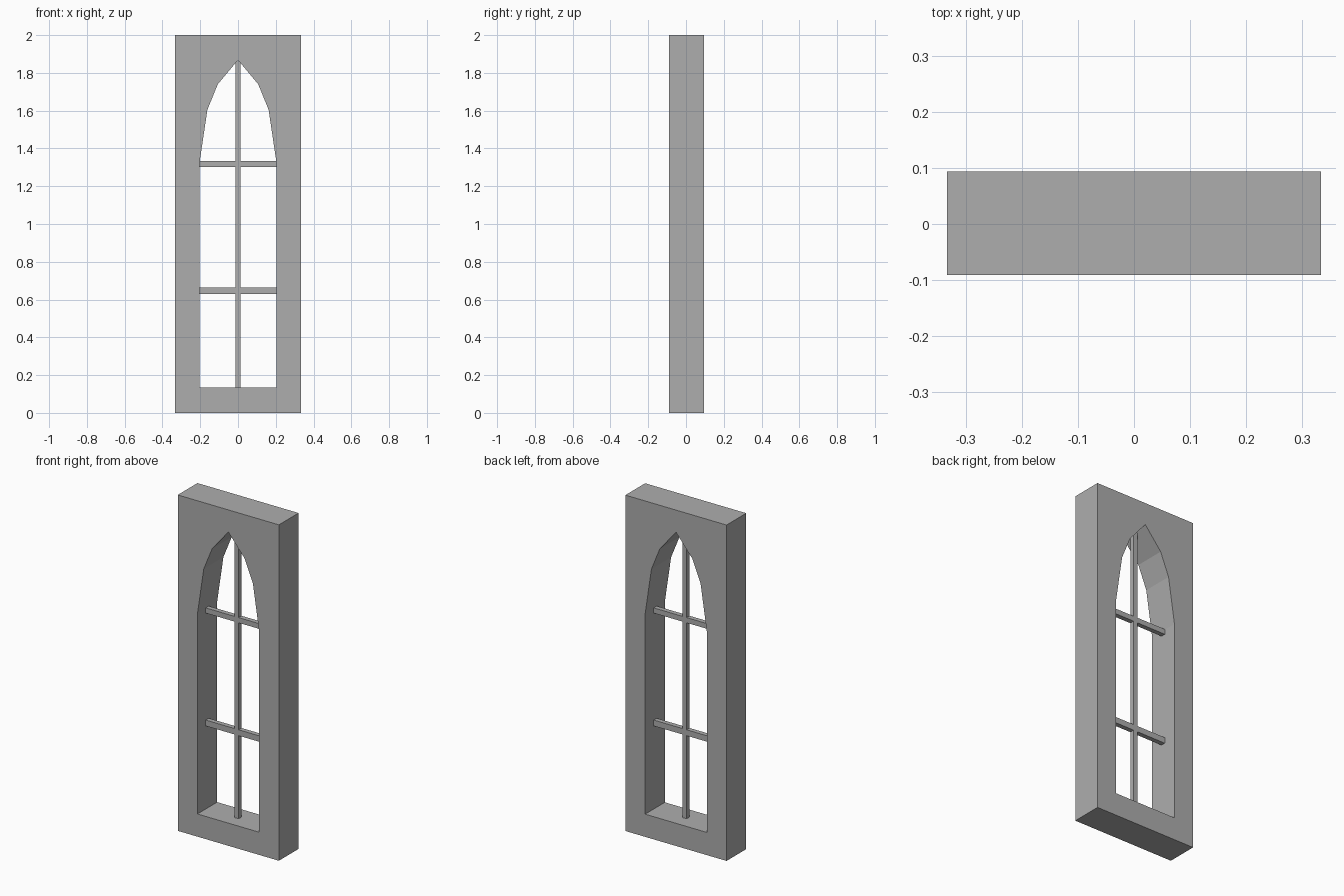
import bpy
import bmesh

cube = bpy.data.objects.get("Cube")
if cube:
    bpy.data.objects.remove(cube, do_unlink=True)

# Plain grey stone colour
GREY = (0.42, 0.42, 0.42, 1.0)
stone = bpy.data.materials.new("stone_grey")
stone.use_nodes = True
stone.diffuse_color = GREY
stone.node_tree.nodes["Principled BSDF"].inputs["Base Color"].default_value = GREY

FRONT, BACK = -0.091, 0.094
HALF_WIDTH, HEIGHT = 0.333, 2.0
OPENING, SILL, SPRING = 0.203, 0.135, 1.33


def add_object(name, bm):
    mesh = bpy.data.meshes.new(name)
    bmesh.ops.recalc_face_normals(bm, faces=bm.faces)
    bm.to_mesh(mesh)
    bm.free()
    mesh.materials.append(stone)
    obj = bpy.data.objects.new(name, mesh)
    bpy.context.collection.objects.link(obj)
    return obj


def add_bar(name, x0, x1, z0, z1, depth):
    bm = bmesh.new()
    bmesh.ops.create_cube(bm, size=1)
    for v in bm.verts:
        v.co.x = x1 if v.co.x > 0 else x0
        v.co.y *= depth
        v.co.z = z1 if v.co.z > 0 else z0
    return add_object(name, bm)


def add_loop(bm, points):
    verts = [bm.verts.new((x, FRONT, z)) for x, z in points]
    return [bm.edges.new((a, b)) for a, b in zip(verts, verts[1:] + verts[:1])]


# Frame: rectangle with a pointed-arch opening, extruded front to back
right_half = [(OPENING, SILL), (OPENING, SPRING), (0.162, 1.605), (0.107, 1.74)]
arch = right_half + [(0, 1.868)] + [(-x, z) for x, z in reversed(right_half)]
outline = [(-HALF_WIDTH, 0), (HALF_WIDTH, 0), (HALF_WIDTH, HEIGHT), (-HALF_WIDTH, HEIGHT)]
bm = bmesh.new()
edges = add_loop(bm, outline) + add_loop(bm, arch)
bmesh.ops.triangle_fill(bm, edges=edges, use_beauty=True)
extruded = bmesh.ops.extrude_face_region(bm, geom=bm.faces[:], use_keep_orig=True)
moved = [g for g in extruded["geom"] if isinstance(g, bmesh.types.BMVert)]
bmesh.ops.translate(bm, verts=moved, vec=(0, BACK - FRONT, 0))
add_object("arched_frame", bm)

# Glazing bars: one upright and two crossbars
add_bar("upright_bar", -0.014, 0.014, SILL, 1.86, 0.028)
for name, low, high in (("lower_crossbar", 0.63, 0.665), ("upper_crossbar", 1.302, 1.333)):
    add_bar(name, -OPENING, OPENING, low, high, 0.028)
